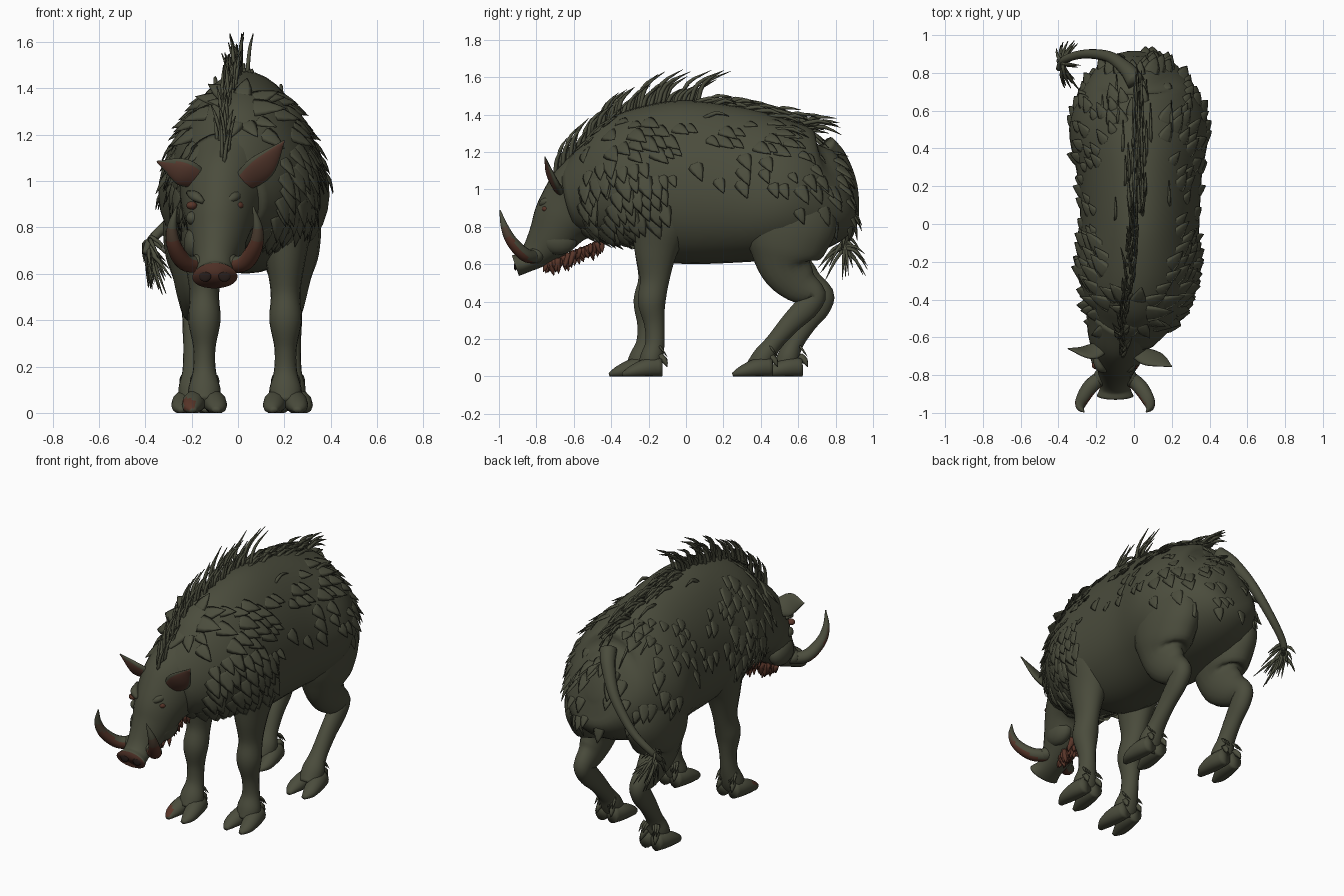
import bpy, bmesh, math, random
from mathutils import Vector, Matrix
from mathutils.bvhtree import BVHTree

random.seed(4)
if "Cube" in bpy.data.objects:
    bpy.data.objects.remove(bpy.data.objects["Cube"])


def material(name, r, g, b):
    m = bpy.data.materials.new(name)
    m.use_nodes = True
    m.diffuse_color = (r, g, b, 1)
    m.node_tree.nodes["Principled BSDF"].inputs["Base Color"].default_value = (r, g, b, 1)
    return m


HIDE = material("olive hide", .07, .073, .046)
RUST = material("rust brown", .1, .036, .022)
HORN = material("brown horn", .08, .052, .033)
SNOUT = material("dark snout", .075, .029, .019)
EAR = material("inner ear", .11, .048, .032)
DARK = material("nostril dark", .02, .012, .01)


def spline(stations, sub):
    """Catmull-Rom interpolation of (x, y, z, radius, radius) stations."""
    p = [Vector(s) for s in stations]
    p = [2 * p[0] - p[1]] + p + [2 * p[-1] - p[-2]]
    out = []
    for a, b, c, d in zip(p, p[1:], p[2:], p[3:]):
        for k in range(sub):
            t = k / sub
            out.append((2 * b + (c - a) * t + (2 * a - 5 * b + 4 * c - d) * t * t
                        + (3 * b - a - 3 * c + d) * t ** 3) * .5)
    return out + [p[-2]]


def loft(bm, stations, seg=12, sub=4, side=(1, 0, 0), egg=0):
    """Skin elliptical rings along a path; egg narrows the upper half."""
    st = spline(stations, sub)
    pos = [Vector(s[:3]) for s in st]
    u, rings = Vector(side), []
    for i, s in enumerate(st):
        t = (pos[min(i + 1, len(st) - 1)] - pos[max(i - 1, 0)]).normalized()
        u = (u - t * u.dot(t)).normalized()
        v = t.cross(u)
        ring = []
        for k in range(seg):
            a = math.tau * k / seg
            co = pos[i] + u * s[3] * math.cos(a) * (1 - egg * math.sin(a)) + v * s[4] * math.sin(a)
            co.z = max(co.z, 0)
            ring.append(bm.verts.new(co))
        rings.append(ring)
    for a, b in zip(rings, rings[1:]):
        for k in range(seg):
            j = (k + 1) % seg
            bm.faces.new((a[k], a[j], b[j], b[k]))
    bm.faces.new(rings[0][::-1])
    bm.faces.new(rings[-1])


def ball(bm, center, size):
    bmesh.ops.create_uvsphere(bm, u_segments=14, v_segments=9, radius=1,
                              matrix=Matrix.Translation(center) @ Matrix.Diagonal((*size, 1)))


def finish(bm, name, mats, rule=None):
    """Turn a bmesh into an object; the rule picks each face's colour index."""
    bmesh.ops.recalc_face_normals(bm, faces=bm.faces)
    bm.normal_update()
    me = bpy.data.meshes.new(name)
    for m in mats:
        me.materials.append(m)
    if rule:
        for f in bm.faces:
            f.material_index = int(rule(f, f.calc_center_median()))
    bm.to_mesh(me)
    bm.free()
    me.shade_smooth()
    bpy.context.collection.objects.link(bpy.data.objects.new(name, me))


def strand(bm, base, mid, tip, wide, thin, side=(1, 0, 0), seg=5, sub=2):
    loft(bm, [(*base, wide, thin), (*mid, wide * .8, thin), (*tip, .002, .001)], seg, sub, side)


# Torso
body = bmesh.new()
loft(body, [(.02, .87, 1.05, .04, .06), (.02, .84, 1.04, .15, .19), (.02, .73, 1, .28, .31),
            (.025, .52, 1, .365, .375), (.03, .25, 1.025, .325, .42), (.03, -.05, 1.04, .31, .435),
            (.015, -.28, 1.04, .31, .38), (-.02, -.46, .99, .25, .285), (-.06, -.6, .95, .17, .185)],
     36, 5, egg=.15)
bmesh.ops.recalc_face_normals(body, faces=body.faces)
body.normal_update()
skin = [(f.calc_center_median(), f.normal.copy(), f.calc_area()) for f in body.faces]
trees = [BVHTree.FromBMesh(body)]
finish(body, "torso", [HIDE])

# Head, ending in a flat snout disc
CX = -.1
head = bmesh.new()
loft(head, [(-.04, -.45, 1, .22, .25), (-.07, -.57, .92, .18, .22), (-.08, -.65, .85, .15, .17),
            (-.09, -.72, .75, .12, .13), (CX, -.8, .66, .088, .085), (CX, -.865, .61, .08, .058),
            (CX, -.912, .592, .097, .058)], 28, 5, egg=.1)
trees.append(BVHTree.FromBMesh(head))
finish(head, "head", [HIDE, SNOUT], lambda f, c: len(f.verts) > 4 and f.normal.y < 0)


def tusk_colour(f, c):
    """Brown on the front and underside of the lower half, paling to the tip."""
    if c.z > .8 or f.normal.y > .35 or f.normal.z > .45:
        return 2
    return int(c.z > .74)


nostrils, eyes, bumps, tusks = (bmesh.new() for _ in range(4))
for s in (-1, 1):
    ball(nostrils, (CX + s * .042, -.912, .59), (.027, .008, .024))
    ball(eyes, (CX + s * .1, -.748, .895), (.024, .022, .018))
    # Brow ridge, cheek wart, jaw muscle and tusk socket
    loft(bumps, [(CX + s * .05, -.78, .91, .01, .01), (CX + s * .085, -.755, .935, .024, .02),
                 (CX + s * .115, -.68, .95, .01, .01)], 8)
    ball(bumps, (CX + s * .095, -.725, .84), (.03, .035, .03))
    ball(bumps, (CX + s * .08, -.68, .73), (.055, .1, .08))
    ball(bumps, (CX + s * .07, -.81, .645), (.045, .05, .04))
    loft(tusks, [(CX + s * .06, -.8, .64, .036, .036), (CX + s * .13, -.86, .65, .04, .036),
                 (CX + s * .175, -.93, .72, .034, .03), (CX + s * .185, -.97, .8, .022, .02),
                 (CX + s * .165, -.995, .89, .003, .003)], 16, 5)
finish(nostrils, "nostrils", [DARK])
finish(eyes, "eyes", [RUST])
finish(bumps, "face_bumps", [HIDE])
finish(tusks, "tusks", [RUST, HORN, HIDE], tusk_colour)

# Ears: leaves opening forward and outward, with a coloured inner face and a rim
for name, s, base, mid, tip in (("right_ear", -1, (-.15, -.64, 1), (-.24, -.68, 1.04), (-.35, -.66, 1.085)),
                                ("left_ear", 1, (0, -.67, .98), (.1, -.715, 1.06), (.2, -.755, 1.175))):
    ear = bmesh.new()
    along = (Vector(tip) - Vector(base)).normalized()
    width = Vector((s * .5, .42, -.6))
    width = (width - along * width.dot(along)).normalized()
    face = along.cross(width)
    face *= -1 if face.y > 0 else 1
    loft(ear, [(*base, .042, .025), (*mid, .066, .02), (*tip, .003, .003)], 20, 6, width)
    finish(ear, name, [HIDE, EAR], lambda f, c: f.normal.dot(face) > .86 and len(f.verts) == 4)


# Legs: upper muscle down to pastern, two toes, dewclaws and fetlock hair
def leg(name, stations, x, shift, foot_y, rule=None):
    bm = bmesh.new()
    loft(bm, [(x, y + shift * max(0, 1 - z / .6), z, a, b) for y, z, a, b in stations], 18, 5)
    for s in (-1, 1):
        loft(bm, [(x + s * .035, foot_y + .06, .05, .04, .05), (x + s * .045, foot_y - .02, .045, .05, .05),
                  (x + s * .055, foot_y - .1, .025, .04, .032), (x + s * .05, foot_y - .15, .01, .014, .01)], 12)
        strand(bm, (x + s * .035, foot_y + .05, .11), (x + s * .045, foot_y + .075, .085),
               (x + s * .05, foot_y + .09, .05), .02, .018)
        for k in range(3):
            root = Vector((x + s * (.045 - .015 * k), foot_y + .05, .16))
            strand(bm, root, root + Vector((s * .01, .015, -.02)), root + Vector((s * .015, .04, -.055)), .012, .006)
    finish(bm, name, [HIDE, RUST], rule)


FRONT = [(-.1, 1.05, .07, .12), (-.13, .86, .12, .17), (-.16, .68, .09, .12),
         (-.17, .52, .064, .08), (-.19, .4, .07, .075), (-.18, .28, .048, .055),
         (-.18, .18, .05, .052), (-.2, .1, .07, .062), (-.22, .04, .065, .06)]
HIND = [(.58, 1.05, .08, .15), (.56, .85, .13, .25), (.54, .69, .125, .215), (.54, .58, .09, .145),
        (.61, .49, .065, .105), (.69, .435, .052, .06), (.645, .37, .05, .066), (.56, .285, .046, .056),
        (.47, .18, .05, .048), (.42, .11, .066, .06), (.38, .04, .062, .065)]
leg("right_front_leg", FRONT, -.145, -.05, -.26,
    lambda f, c: -.23 < c.x < -.19 and c.y < -.3 and .01 < c.z < .06 and f.normal.y < 0)
leg("left_front_leg", FRONT, .205, .02, -.19)
leg("right_hind_leg", HIND, -.19, .16, .56)
leg("left_hind_leg", HIND, .225, 0, .4)

# Shaggy coat of broad leaf tufts: dense on neck and shoulder, none on belly or lower flank
coat = bmesh.new()
for p, n, area in skin:
    front = p.y < -.1
    bare = p.z < .74 or p.y < -.58 or p.z > 1.38 or (not front and p.y < .5 and p.z < 1)
    if bare or random.random() > area * (190 if front else 95):
        continue
    d = Vector((0, .4 + .5 * (p.z > 1.2), -1))
    d = (d - n * d.dot(n)).normalized()
    size = random.uniform(.08, .13) * (1.25 if front else 1)
    strand(coat, p - n * .012, p + d * size * .45 + n * .006, p + d * size + n * random.uniform(.005, .025),
           size * .36, .007, n.cross(d), 6)
finish(coat, "coat_tufts", [HIDE])


def top(x, y):
    hits = [t.ray_cast(Vector((x, y, 3)), Vector((0, 0, -1)))[0] for t in trees]
    return max([h.z for h in hits if h] + [1])


def spine(y):
    return .02 - .09 * min(1, max(0, (.1 - y) / .65))


# Upright mane of curved strands from forehead to mid back
mane = bmesh.new()
for i in range(58):
    y = -.7 + .76 * i / 57
    x = spine(y) + random.uniform(-.025, .025)
    b = Vector((x, y, top(x, y) - .02))
    up = random.uniform(.08, .2) * (1 if y < -.15 else .85)
    back = up * (.3 + .9 * (y + .7)) * random.uniform(.8, 1.4)
    lean = random.uniform(-.04, .035)
    strand(mane, b, b + Vector((lean * .4, back * .25, up * .7)), b + Vector((lean, back, up + .02)),
           .01, .011, sub=3)
finish(mane, "mane", [HIDE])

# Swept back crest along the rear spine, with thin hairs beside it
crest = bmesh.new()
for i in range(75):
    y = .02 + .63 * i / 74
    x = spine(y) + random.gauss(0, .014 if i % 3 else .08)
    b = Vector((x, y, top(x, y) - .012))
    size = random.uniform(.12, .22)
    end = Vector((x, y + size, b.z + random.uniform(-.04, .035)))
    if i % 3 == 0:
        end.z = top(x, y + size) + .012
    strand(crest, b, b.lerp(end, .5) + Vector((0, 0, .025)), end, .01, .011)
finish(crest, "rear_crest", [HIDE])

# Rust beard strands matted under the jaw
beard = bmesh.new()
for i in range(64):
    t = i / 63
    b = Vector((CX + .04 * t + random.uniform(-.035, .035), -.74 + .29 * t, .61 + .12 * t))
    e = b + Vector((random.uniform(-.02, .02), random.uniform(-.03, .03), -random.uniform(.04, .09)))
    strand(beard, b, b.lerp(e, .6), e, .017, .014)
finish(beard, "beard", [RUST])

# Tail with a wide ragged tassel
tail = bmesh.new()
loft(tail, [(.01, .75, 1.24, .05, .05), (-.04, .82, 1.17, .04, .04), (-.13, .885, 1.03, .03, .03),
            (-.26, .9, .86, .024, .024), (-.37, .87, .75, .02, .02), (-.4, .82, .69, .014, .014)], 12, 5)
finish(tail, "tail", [HIDE])
tassel = bmesh.new()
for i in range(26):
    b = Vector((-.38, .85, random.uniform(.67, .76)))
    d = Vector((random.uniform(-.04, .1), random.uniform(-.15, .14), -random.uniform(.03, .19)))
    strand(tassel, b, b + d * .5 + Vector((-.01, 0, .02)), b + d, .011, .009)
finish(tassel, "tail_tassel", [HIDE])
